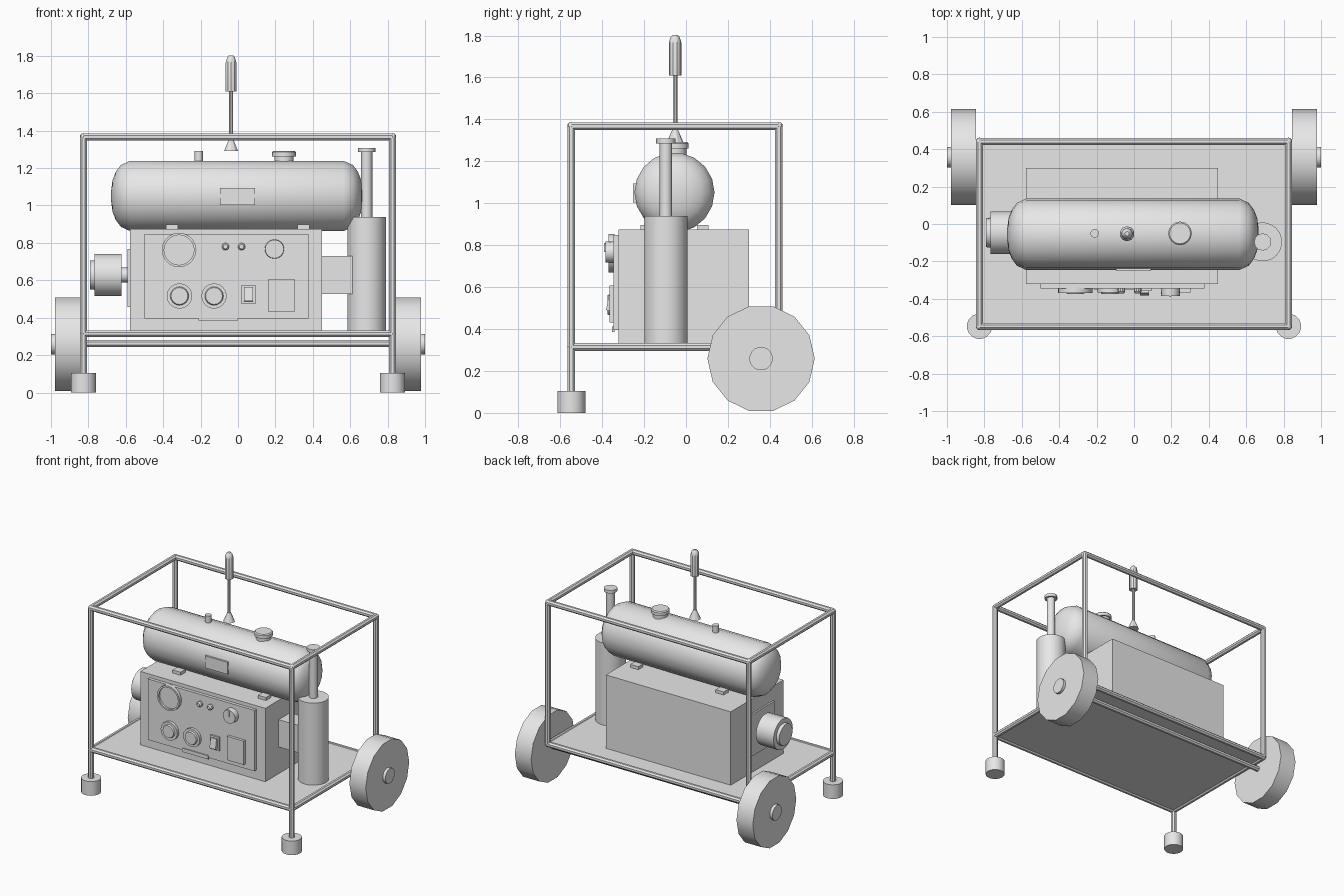
import bpy, math
from mathutils import Vector

if "Cube" in bpy.data.objects:
    bpy.data.objects.remove(bpy.data.objects["Cube"])

grey = bpy.data.materials.new("plain_grey")
grey.use_nodes = True
tone = (0.8, 0.8, 0.8, 1)
grey.diffuse_color = tone
grey.node_tree.nodes["Principled BSDF"].inputs["Base Color"].default_value = tone


def finish(name, smooth=True):
    ob = bpy.context.object
    ob.name = name
    ob.data.materials.append(grey)
    if smooth:
        bpy.ops.object.shade_smooth_by_angle(angle=math.radians(32))
    return ob


def box(name, x0, x1, y0, y1, z0, z1):
    bpy.ops.mesh.primitive_cube_add(size=1, location=((x0 + x1) / 2, (y0 + y1) / 2, (z0 + z1) / 2))
    bpy.context.object.scale = (x1 - x0, y1 - y0, z1 - z0)
    bpy.ops.object.transform_apply(location=False, rotation=False, scale=True)
    return finish(name, False)


def lathe(name, base, axis, profile, sides=16, turn=0.0):
    """Revolve (distance, radius) pairs along an axis from a base point."""
    axis = Vector(axis).normalized()
    u = axis.cross(Vector((0, 0, 1)))
    u = Vector((0, 1, 0)) if u.length < 0.01 else u.normalized()
    v = axis.cross(u)
    verts, faces = [], []
    for d, r in profile:
        for i in range(sides):
            a = math.tau * i / sides + turn
            verts.append(Vector(base) + axis * d + (u * math.cos(a) + v * math.sin(a)) * r)
    for k in range(len(profile) - 1):
        for i in range(sides):
            j = (i + 1) % sides
            faces.append((k * sides + i, k * sides + j, (k + 1) * sides + j, (k + 1) * sides + i))
    faces.append(tuple(reversed(range(sides))))
    faces.append(tuple(range(len(verts) - sides, len(verts))))
    mesh = bpy.data.meshes.new(name)
    mesh.from_pydata(verts, [], faces)
    ob = bpy.data.objects.new(name, mesh)
    bpy.context.collection.objects.link(ob)
    bpy.ops.object.select_all(action='DESELECT')
    bpy.context.view_layer.objects.active = ob
    ob.select_set(True)
    return finish(name)


def rod(name, a, b, r, sides=16):
    d = Vector(b) - Vector(a)
    return lathe(name, a, d, [(0, r), (d.length, r)], sides, math.pi / sides)


# Tubular frame
FX, FRONT, BACK, LOW, HIGH, R = 0.826, -0.547, 0.442, 0.314, 1.367, 0.02
for z, level in ((LOW, "lower"), (HIGH, "upper")):
    for y, end in ((FRONT, "front"), (BACK, "rear")):
        rod(f"{level}_{end}_rail", (-FX, y, z), (FX, y, z), R, 8)
    for x, side in ((-FX, "right"), (FX, "left")):
        rod(f"{level}_{side}_rail", (x, FRONT, z), (x, BACK, z), R, 8)
        for y in (FRONT, BACK):
            bpy.ops.mesh.primitive_uv_sphere_add(segments=8, ring_count=6, radius=R, location=(x, y, z))
            finish("frame_corner")
box("base_plate", -FX, FX, FRONT, BACK, 0.305, 0.328)

# Posts, feet and wheels on both sides
for s, side in ((-1, "right"), (1, "left")):
    rod(f"{side}_front_post", (s * FX, FRONT, 0.09), (s * FX, FRONT, HIGH), R, 8)
    rod(f"{side}_rear_post", (s * FX, BACK, LOW), (s * FX, BACK, HIGH), R, 8)
    rod(f"{side}_foot", (s * FX, FRONT, 0), (s * FX, FRONT, 0.105), 0.068)
    lathe(f"{side}_wheel", (s * 0.845, 0.358, 0.259), (s, 0, 0), [(0, 0.256), (0.134, 0.256)], 14)
    rod(f"{side}_hub", (s * 0.97, 0.358, 0.259), (s, 0.358, 0.259), 0.056)
rod("axle", (-0.85, 0.358, 0.262), (0.85, 0.358, 0.262), 0.02, 8)

# Engine housing and control panel
box("engine_housing", -0.578, 0.45, -0.322, 0.3, 0.325, 0.874)
box("control_panel", -0.5, 0.377, -0.345, -0.32, 0.395, 0.848)
box("panel_tab", -0.21, 0, -0.352, -0.34, 0.385, 0.412)
PY = -0.34
OUT = (0, -1, 0)
lathe("main_gauge", (-0.315, PY, 0.762), OUT,
      [(0, 0.092), (0.03, 0.092), (0.03, 0.08), (0.015, 0.08)], 20)
for x in (-0.313, -0.128):
    lathe("outlet", (x, PY, 0.516), OUT, [(0, 0.068), (0.025, 0.068), (0.025, 0.05), (0.035, 0.045)])
for x in (-0.067, 0.019):
    lathe("indicator_lamp", (x, PY, 0.78), OUT, [(0, 0.02), (0.022, 0.02), (0.032, 0.012)], 10)
lathe("selector_knob", (0.195, PY, 0.767), OUT, [(0, 0.052), (0.045, 0.05)])
box("knob_pointer", 0.191, 0.199, -0.39, -0.38, 0.767, 0.81)
box("switch_plate", 0.019, 0.094, -0.357, PY, 0.473, 0.575)
rocker = box("switch_rocker", 0.032, 0.081, -0.375, -0.345, 0.487, 0.561)
rocker.rotation_euler.x = math.radians(-10)
box("socket_cover", 0.163, 0.302, -0.365, PY, 0.43, 0.607)

# Fuel tank with domed ends
end = [(0.672, 0.03), (0.665, 0.085), (0.648, 0.13), (0.62, 0.168), (0.57, 0.191)]
TY, TZ = -0.055, 1.051
lathe("fuel_tank", (-0.006, TY, TZ), (1, 0, 0),
      [(-d, r) for d, r in end] + [(d, r) for d, r in reversed(end)], 18)
box("tank_label", -0.096, 0.09, -0.252, -0.235, 1.003, 1.093)
lathe("tank_cap", (0.246, -0.05, 1.2), (0, 0, 1),
      [(0, 0.052), (0.062, 0.052), (0.062, 0.063), (0.085, 0.063), (0.092, 0.056)])
rod("breather", (-0.21, -0.05, 1.2), (-0.21, -0.05, 1.29), 0.023, 12)
for x in (-0.353, 0.35):
    for y in (-0.19, 0.08):
        box("tank_mount", x - 0.033, x + 0.033, y - 0.028, y + 0.028, 0.87, 0.897)

# Upright lever above the tank
lathe("lever", (-0.037, -0.052, 1.29), (0, 0, 1),
      [(0, 0.04), (0.055, 0.016), (0.07, 0.011), (0.32, 0.011)], 10)
lathe("lever_grip", (-0.037, -0.052, 1.61), (0, 0, 1),
      [(0, 0.03), (0.155, 0.03), (0.182, 0.022), (0.192, 0.012)], 10)

# Exhaust
EX, EY = 0.688, -0.096
rod("muffler", (EX, EY, 0.32), (EX, EY, 0.938), 0.104, 20)
lathe("exhaust_pipe", (EX, EY, 0.92), (0, 0, 1),
      [(0, 0.03), (0.365, 0.03), (0.365, 0.046), (0.388, 0.046)], 12)
box("exhaust_link", 0.44, 0.62, -0.165, -0.03, 0.527, 0.73)

# Starter unit on the right side
box("starter_flange", -0.59, -0.57, -0.2, 0.11, 0.457, 0.767)
lathe("starter", (-0.57, -0.046, 0.628), (-1, 0, 0),
      [(0, 0.04), (0.053, 0.04), (0.053, 0.114), (0.197, 0.114), (0.197, 0.08), (0.22, 0.078)], 18)
